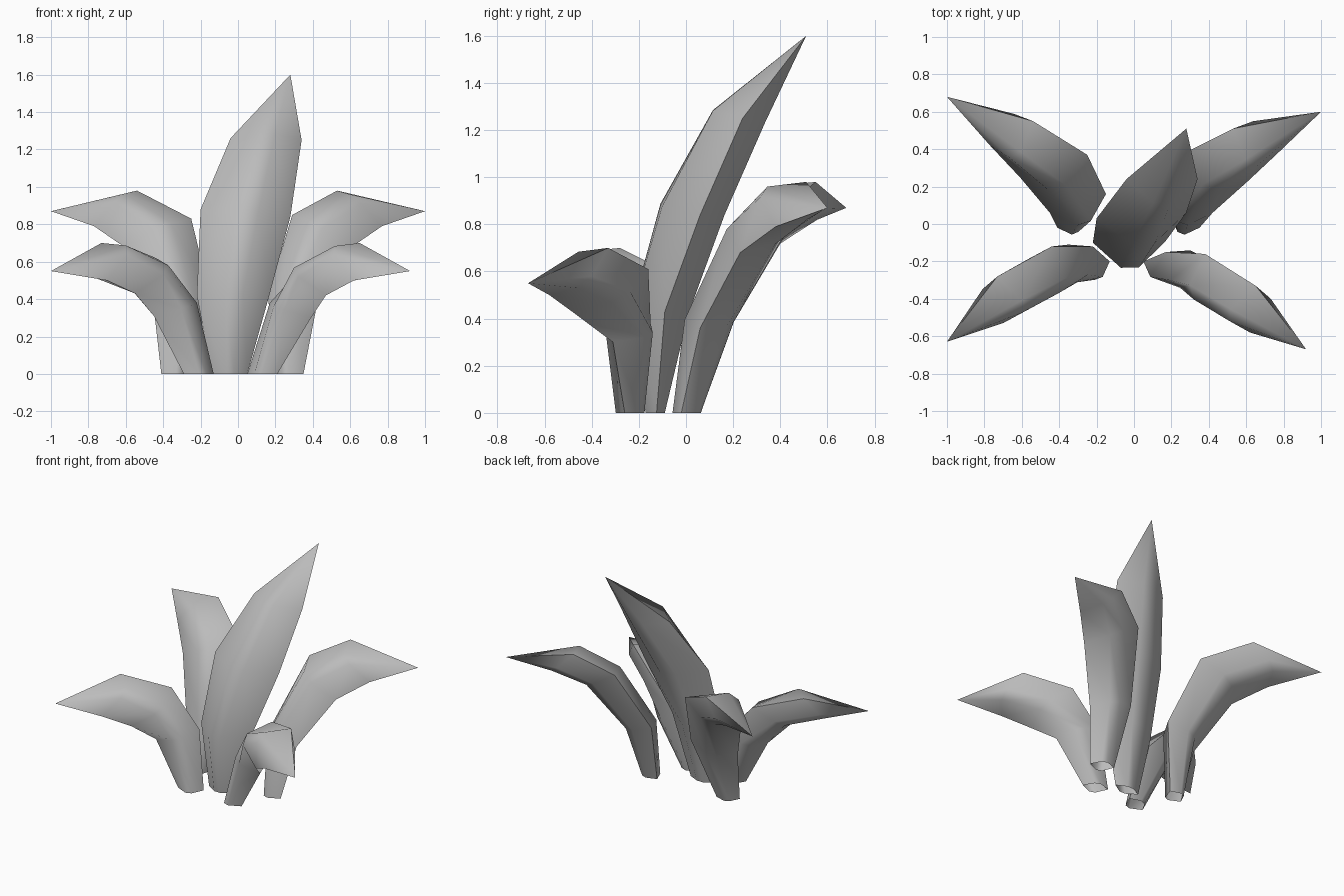
import bpy
import bmesh
from mathutils import Vector

cube = bpy.data.objects.get("Cube")
if cube:
    bpy.data.objects.remove(cube, do_unlink=True)

# One plain grey for the whole plant
grey = bpy.data.materials.new("leaf_grey")
grey.use_nodes = True
colour = (0.5, 0.5, 0.5, 1)
grey.diffuse_color = colour
grey.node_tree.nodes["Principled BSDF"].inputs["Base Color"].default_value = colour

# Lens-shaped cross-section: two rims, a high ridge in front and a lower one behind
SECTION = [(1, 0), (0.25, 0.92), (-0.25, 0.92), (-1, 0), (-0.25, -0.7), (0.25, -0.7)]


def make_leaf(name, stations, tip):
    """Fleshy leaf, open below: each station is (rim, opposite rim, ridge height)."""
    bm = bmesh.new()
    rings = []
    previous = None
    for rim_a, rim_b, ridge in stations:
        a, b = Vector(rim_a), Vector(rim_b)
        centre, half = (a + b) / 2, (a - b) / 2
        # Rings stay closer to level than the leaf's own slope
        tangent = Vector((0, 0, 1))
        if previous:
            tangent += (centre - previous).normalized()
        normal = half.cross(tangent).normalized()
        if not previous:
            normal.z = 0
        rings.append([bm.verts.new(centre + half * u + normal * v * ridge)
                      for u, v in SECTION])
        previous = centre
    point = bm.verts.new(tip)
    n = len(SECTION)
    for j in range(n):
        k = (j + 1) % n
        for low, high in zip(rings, rings[1:]):
            bm.faces.new((low[j], low[k], high[k], high[j]))
        bm.faces.new((rings[-1][j], rings[-1][k], point))
    bmesh.ops.recalc_face_normals(bm, faces=bm.faces)

    mesh = bpy.data.meshes.new(name)
    bm.to_mesh(mesh)
    bm.free()
    mesh.materials.append(grey)
    leaf = bpy.data.objects.new(name, mesh)
    bpy.context.collection.objects.link(leaf)
    bpy.ops.object.select_all(action="DESELECT")
    leaf.select_set(True)
    bpy.context.view_layer.objects.active = leaf
    bpy.ops.object.shade_smooth_by_angle(angle=1.0)


# Tall middle leaf, leaning back
make_leaf("centre_leaf", [
    ((0.05, -0.125, 0), (-0.14, -0.125, 0), 0.05),
    ((0.17, -0.09, 0.43), (-0.22, -0.1, 0.42), 0.15),
    ((0.28, 0.06, 0.84), (-0.2, 0.03, 0.88), 0.165),
    ((0.34, 0.24, 1.25), (-0.04, 0.24, 1.26), 0.14)], (0.28, 0.51, 1.6))

# Back pair, arching outward with their inner rims raised
make_leaf("back_right_leaf", [
    ((-0.27, 0.04, 0), (-0.41, -0.02, 0), 0.07),
    ((-0.15, 0.16, 0.42), (-0.45, 0.06, 0.35), 0.12),
    ((-0.25, 0.37, 0.83), (-0.61, 0.25, 0.68), 0.14),
    ((-0.54, 0.55, 0.98), (-0.77, 0.42, 0.79), 0.14)], (-1, 0.68, 0.87))
make_leaf("back_left_leaf", [
    ((0.35, -0.02, 0), (0.2, 0.04, 0), 0.07),
    ((0.42, 0.06, 0.36), (0.16, 0.16, 0.42), 0.12),
    ((0.61, 0.23, 0.68), (0.29, 0.39, 0.85), 0.14),
    ((0.77, 0.38, 0.79), (0.53, 0.51, 0.98), 0.14)], (1, 0.6, 0.87))

# Front pair, lower and drooping
make_leaf("front_right_leaf", [
    ((-0.13, -0.2, 0), (-0.29, -0.26, 0), 0.07),
    ((-0.22, -0.12, 0.38), (-0.45, -0.28, 0.31), 0.12),
    ((-0.44, -0.12, 0.62), (-0.55, -0.42, 0.43), 0.14),
    ((-0.73, -0.28, 0.7), (-0.7, -0.53, 0.5), 0.15)], (-1, -0.63, 0.55))
make_leaf("front_left_leaf", [
    ((0.21, -0.26, 0), (0.05, -0.2, 0), 0.07),
    ((0.39, -0.31, 0.3), (0.17, -0.15, 0.38), 0.12),
    ((0.47, -0.47, 0.42), (0.38, -0.16, 0.61), 0.14),
    ((0.62, -0.58, 0.5), (0.65, -0.33, 0.7), 0.15)], (0.92, -0.67, 0.55))
